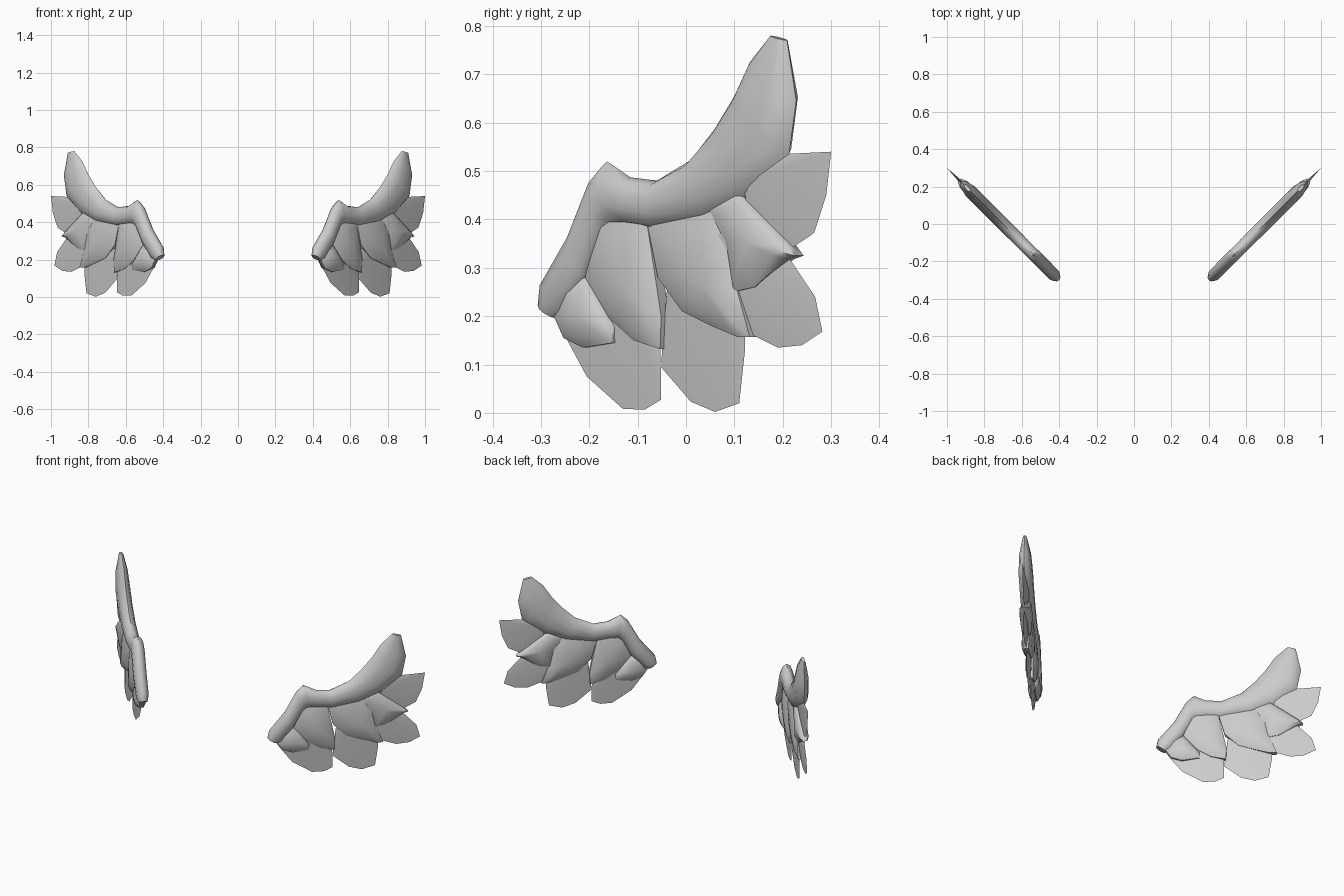
import bpy, bmesh, math
from mathutils import Vector

cube = bpy.data.objects.get("Cube")
if cube:
    bpy.data.objects.remove(cube, do_unlink=True)

grey = bpy.data.materials.new("plain_grey")
COLOUR = (0.6, 0.6, 0.6, 1)
grey.diffuse_color = COLOUR
grey.use_nodes = True
grey.node_tree.nodes["Principled BSDF"].inputs["Base Color"].default_value = COLOUR


def place(y, z, h, side):
    """Point of the upright diagonal wing plane, pushed h off the plane."""
    d = h / math.sqrt(2)
    return Vector((side * (y + 0.7 + d), y - d, z))


def finish(name, bm, angle):
    bmesh.ops.recalc_face_normals(bm, faces=bm.faces)
    mesh = bpy.data.meshes.new(name)
    bm.to_mesh(mesh)
    bm.free()
    mesh.materials.append(grey)
    ob = bpy.data.objects.new(name, mesh)
    bpy.context.collection.objects.link(ob)
    bpy.ops.object.select_all(action='DESELECT')
    ob.select_set(True)
    bpy.context.view_layer.objects.active = ob
    bpy.ops.object.shade_smooth_by_angle(angle=math.radians(angle))


def bridge(bm, a, b):
    for i in range(len(a)):
        j = (i + 1) % len(a)
        bm.faces.new((a[i], a[j], b[j], b[i]))


def wing_bar(name, stations, side):
    """Loft of oval sections between the upper and lower edge."""
    bm = bmesh.new()
    rings = []
    for uy, uz, ly, lz, t in stations:
        ring = []
        for k in range(10):
            a = math.tau * k / 10
            u = (1 - math.cos(a)) / 2
            ring.append(bm.verts.new(place(uy + (ly - uy) * u, uz + (lz - uz) * u,
                                           t * math.sin(a), side)))
        rings.append(ring)
    for a, b in zip(rings, rings[1:]):
        bridge(bm, a, b)
    bm.faces.new(rings[0])
    bm.faces.new(rings[-1])
    finish(name, bm, 50)


def flat_feather(name, outline, side):
    """Thin wedge: thickest at its root (first point), sharp at the rim."""
    bm = bmesh.new()
    (ry, rz), rim = outline[0], outline[1:]
    verts = [bm.verts.new(place(y, z, 0, side)) for y, z in rim]
    for h in (0.018, -0.018):
        root = bm.verts.new(place(ry, rz, h, side))
        for i in range(len(verts)):
            bm.faces.new((root, verts[i], verts[(i + 1) % len(verts)]))
    finish(name, bm, 40)


def puffy_feather(name, outline, side):
    """Cushion with a thick rim and a dome on both sides."""
    bm = bmesh.new()
    n = len(outline)
    cy = sum(p[0] for p in outline) / n
    cz = sum(p[1] for p in outline) / n
    rims = []
    for s in (1, -1):
        layers = [[bm.verts.new(place(cy + (y - cy) * f, cz + (z - cz) * f, s * h, side))
                   for y, z in outline] for f, h in ((1, 0.012), (0.72, 0.026))]
        bridge(bm, *layers)
        top = bm.verts.new(place(cy, cz, s * 0.034, side))
        for i in range(n):
            bm.faces.new((top, layers[1][i], layers[1][(i + 1) % n]))
        rims.append(layers[0])
    bridge(bm, *rims)
    finish(name, bm, 50)


# Bar: upper edge y, z, lower edge y, z, half thickness
BAR = [(-.30, .225, -.265, .195, .024), (-.293, .27, -.245, .203, .034),
       (-.235, .37, -.20, .28, .036), (-.19, .485, -.165, .37, .036),
       (-.163, .52, -.15, .385, .035), (-.115, .487, -.12, .388, .035),
       (-.06, .48, -.06, .378, .036), (.01, .523, .05, .40, .037),
       (.06, .588, .14, .45, .037), (.10, .655, .213, .535, .037),
       (.132, .725, .228, .645, .03), (.175, .78, .209, .77, .01)]

# Outlines in the wing plane; the first point of a flat feather is its root
FLAT = {
    "inner_low": [(-.13, .33), (-.27, .2), (-.24, .14), (-.205, .075), (-.13, .008),
                  (-.085, .007), (-.052, .027), (-.052, .1), (-.06, .3)],
    "middle_low": [(.02, .36), (-.04, .25), (-.052, .095), (.01, .023), (.06, .002),
                   (.11, .02), (.122, .13), (.12, .3)],
    "outer_low": [(.08, .37), (.1, .19), (.14, .16), (.19, .135), (.24, .14),
                  (.282, .168), (.267, .24), (.22, .31), (.15, .4)],
    "outer_high": [(.13, .48), (.13, .4), (.21, .335), (.265, .372), (.29, .45),
                   (.30, .54), (.2, .535)],
}
PUFFY = {
    "first": [(-.24, .26), (-.265, .2), (-.245, .155), (-.205, .135), (-.142, .145),
              (-.142, .18), (-.165, .22), (-.2, .28)],
    "second": [(-.17, .40), (-.2, .28), (-.15, .195), (-.1, .15), (-.045, .132),
               (-.043, .2), (-.055, .28), (-.075, .41)],
    "third": [(-.075, .41), (-.05, .28), (0, .21), (.06, .18), (.115, .157),
              (.14, .157), (.115, .25), (.1, .34), (.06, .43)],
    "fourth": [(.05, .43), (.09, .35), (.105, .25), (.15, .26), (.215, .318),
               (.235, .325), (.22, .345), (.15, .42), (.11, .46)],
}

for label, side in (("left", 1), ("right", -1)):
    wing_bar(label + "_wing_bar", BAR, side)
    for part, outline in FLAT.items():
        flat_feather(f"{label}_{part}_feather", outline, side)
    for part, outline in PUFFY.items():
        puffy_feather(f"{label}_{part}_cover_feather", outline, side)
